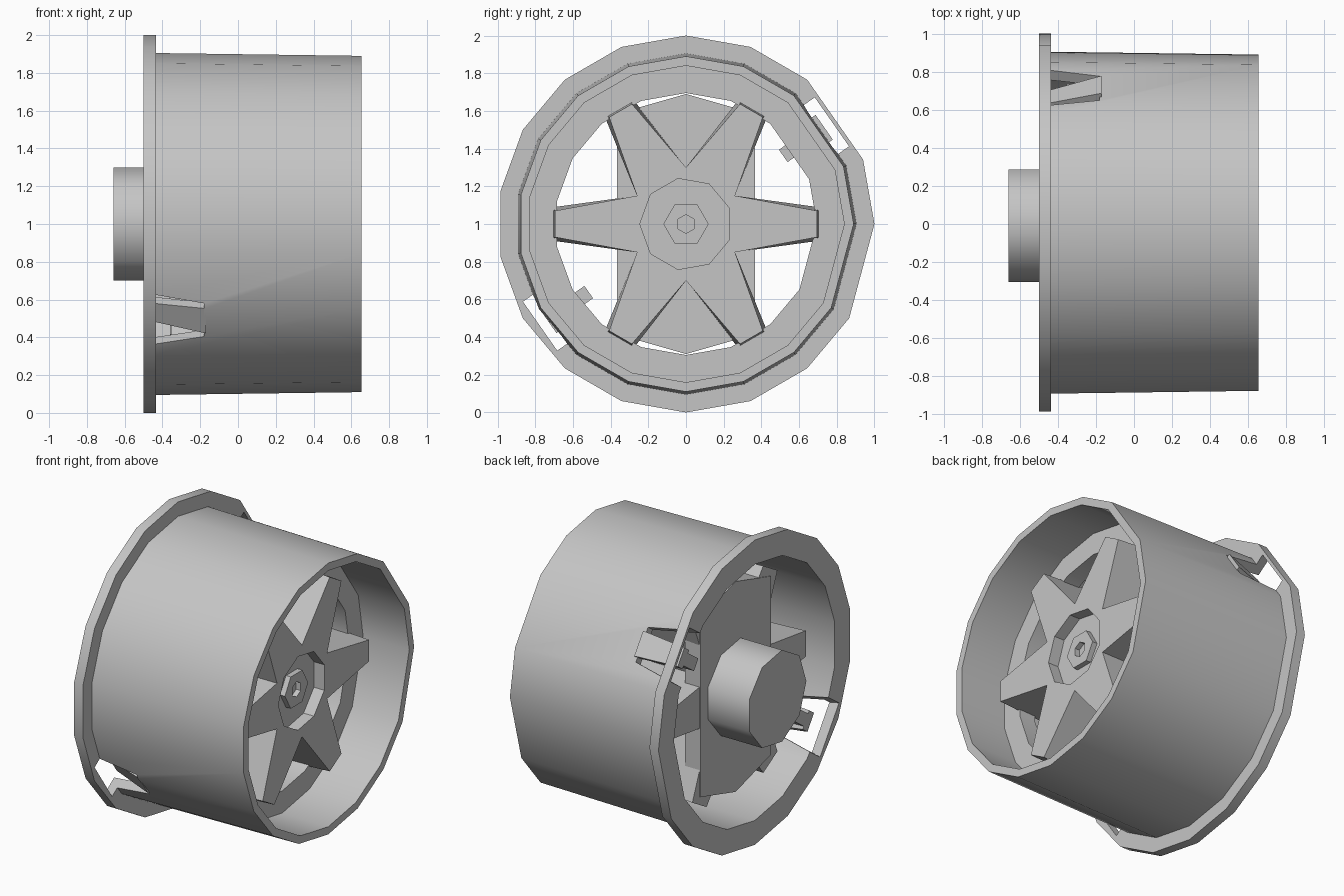
import bpy
import bmesh
from math import radians, sin, cos, pi
from mathutils import Matrix

old = bpy.data.objects.get("Cube")
if old:
    bpy.data.objects.remove(old, do_unlink=True)

grey = bpy.data.materials.new("plain grey")
grey.use_nodes = True
COLOR = (0.56, 0.56, 0.56, 1)
grey.diffuse_color = COLOR
grey.node_tree.nodes["Principled BSDF"].inputs["Base Color"].default_value = COLOR


def finish(name, bm):
    """Turn a bmesh into an object lifted to the wheel axis height."""
    bmesh.ops.recalc_face_normals(bm, faces=bm.faces)
    mesh = bpy.data.meshes.new(name)
    bm.to_mesh(mesh)
    bm.free()
    mesh.materials.append(grey)
    obj = bpy.data.objects.new(name, mesh)
    bpy.context.collection.objects.link(obj)
    obj.location.z = 1
    return obj


def loft(name, loops, closed=False):
    """Skin successive loops of points, capped unless closed into a ring."""
    bm = bmesh.new()
    rings = [[bm.verts.new(p) for p in loop] for loop in loops]
    pairs = list(zip(rings, rings[1:]))
    if closed:
        pairs.append((rings[-1], rings[0]))
    else:
        bm.faces.new(rings[0])
        bm.faces.new(rings[-1])
    for a, b in pairs:
        for i in range(len(a)):
            j = (i + 1) % len(a)
            bm.faces.new((a[i], a[j], b[j], b[i]))
    return finish(name, bm)


def circle(x, r, angles):
    return [(x, r * cos(radians(a)), r * sin(radians(a))) for a in angles]


def regular(x, r, n, start=0):
    return circle(x, r, [start + 360 * i / n for i in range(n)])


def smooth(obj, angle):
    bpy.ops.object.select_all(action='DESELECT')
    obj.select_set(True)
    bpy.context.view_layer.objects.active = obj
    bpy.ops.object.shade_smooth_by_angle(angle=radians(angle))


def cut(obj, cutter):
    """Subtract a cutter, applying the result."""
    mod = obj.modifiers.new("cut", 'BOOLEAN')
    mod.operation = 'DIFFERENCE'
    mod.solver = 'EXACT'
    mod.object = cutter
    bpy.context.view_layer.objects.active = obj
    bpy.ops.object.modifier_apply(modifier=mod.name)
    bpy.data.objects.remove(cutter, do_unlink=True)


def radial_block(name, angle, *sections):
    """Block through sections (x, inner radius, outer radius, half width)."""
    loops = [[(x, r0, -w), (x, r1, -w), (x, r1, w), (x, r0, w)]
             for x, r0, r1, w in sections]
    obj = loft(name, loops)
    obj.data.transform(Matrix.Rotation(radians(angle), 4, 'X'))
    return obj


# Rim: flange, tapered barrel and inner mounting ring in one revolved profile
RIM_ANGLES = [0, 20] + list(range(50, 340, 20))
PROFILE = [(-.5, .84), (-.5, 1), (-.435, 1), (-.435, .905), (.655, .89),
           (.655, .84), (.32, .84), (.32, .695), (.2, .695), (.2, .84)]
rim = loft("rim", [circle(x, r, RIM_ANGLES) for x, r in PROFILE], closed=True)
smooth(rim, 35)

# Clip slots, each with a springy finger bent inward and ending in a hook
for side, angle in (("upper", 35), ("lower", 215)):
    cutter = radial_block("slot_cutter", angle,
                          (-.6, .72, .945, .19), (-.18, .72, .945, .11))
    cutter.hide_render = True
    cut(rim, cutter)
    radial_block(side + "_clip_finger", angle,
                 (-.435, .76, .82, .06), (-.17, .84, .895, .08))
    radial_block(side + "_clip_hook", angle,
                 (-.435, .63, .8, .04), (-.36, .63, .8, .04))


# Six-armed spoke star, slightly wider at the back
def star(x, tip, half):
    pts = []
    for k in range(6):
        a = k * pi / 3
        for r, t in ((tip, -half), (tip, half)):
            pts.append((x, r * cos(a) - t * sin(a), r * sin(a) + t * cos(a)))
        b = a + pi / 6
        pts.append((x, .3 * cos(b), .3 * sin(b)))
    return pts


spokes = loft("spokes", [star(-.355, .735, .085), star(.465, .695, .07)])
recess = loft("recess_cutter", [regular(x, .245, 9, 180) for x in (.39, .6)])
recess.hide_render = True
cut(spokes, recess)

# Back plate: flat sides with shallow peaks at top and bottom
plate_angles = [58, 90, 122, 238, 270, 302]
loft("back_plate", [circle(x, .69, plate_angles) for x in (-.36, -.25)])

# Axle hub behind, hollow nut in the front recess
hub = loft("hub", [regular(x, .305, 9, 180) for x in (-.66, -.3)])
smooth(hub, 45)
nut = loft("axle_nut", [regular(x, .12, 6) for x in (.35, .425)])
hole = loft("hole_cutter", [regular(x, .05, 6, 30) for x in (.392, .5)])
hole.hide_render = True
cut(nut, hole)
